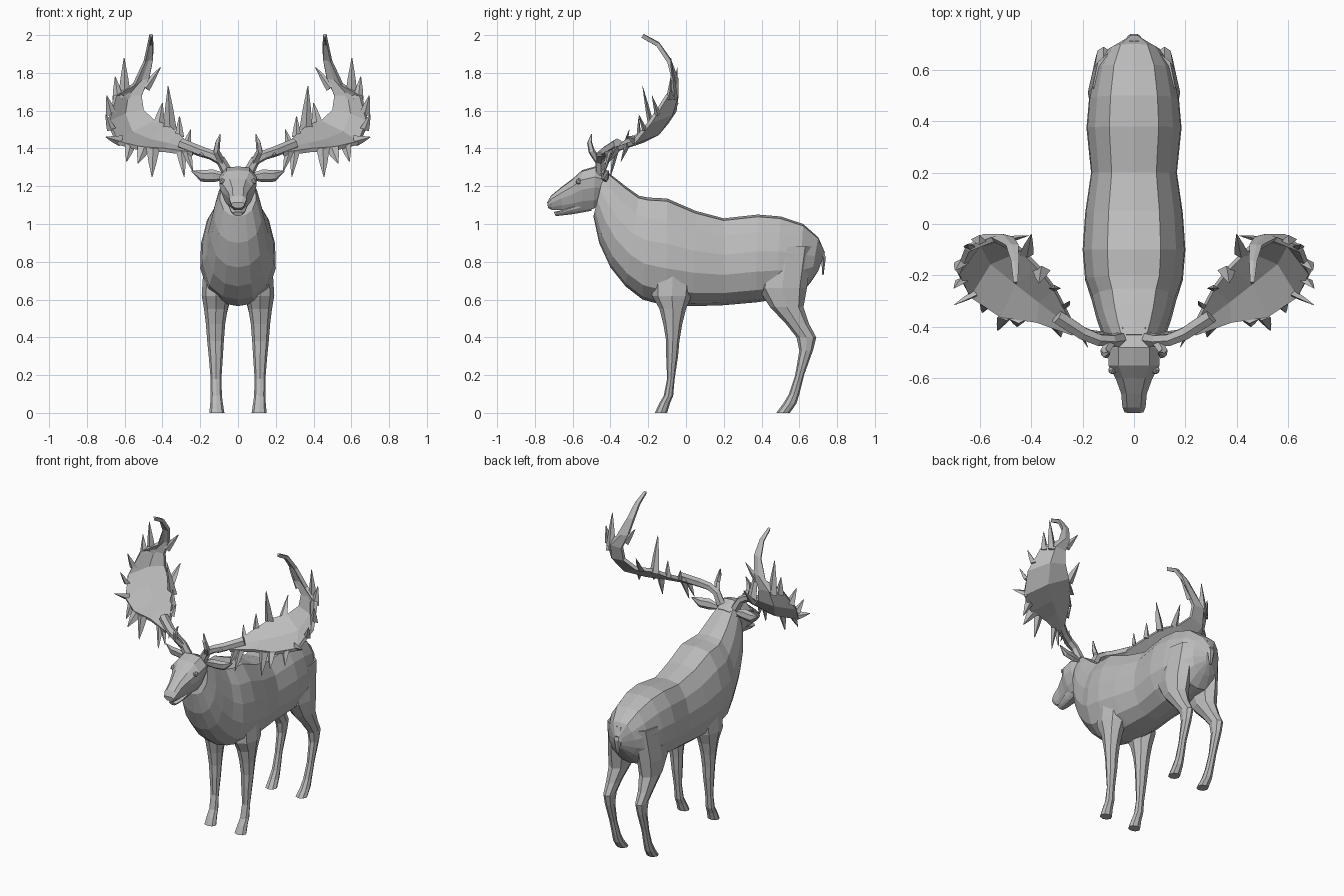
import bpy, bmesh, math
from mathutils import Vector

grey = bpy.data.materials.new("stone_grey")
grey.diffuse_color = (0.5, 0.5, 0.5, 1)


def finish(name, bm, mirror=False, thickness=0):
    bmesh.ops.recalc_face_normals(bm, faces=bm.faces[:])
    me = bpy.data.meshes.new(name)
    bm.to_mesh(me)
    bm.free()
    me.materials.append(grey)
    ob = bpy.data.objects.new(name, me)
    bpy.context.collection.objects.link(ob)
    if thickness:
        s = ob.modifiers.new("thickness", 'SOLIDIFY')
        s.thickness, s.offset = thickness, 0
    if mirror:
        m = ob.modifiers.new("mirror", 'MIRROR')
        m.use_mirror_merge = False
    return ob


def skin(bm, rings):
    """Join closed rings of points into a capped tube."""
    loops = [[bm.verts.new(p) for p in r] for r in rings]
    n = len(loops[0])
    for a, b in zip(loops, loops[1:]):
        for i in range(n):
            bm.faces.new((a[i], a[(i + 1) % n], b[(i + 1) % n], b[i]))
    bm.faces.new(loops[0])
    bm.faces.new(loops[-1])


# Half cross-section: width fraction, depth fraction from top to bottom
SECTION = [(0, 0), (.52, .025), (.82, .2), (.98, .42), (1, .65), (.8, .86), (.42, .97), (0, 1)]
HEAD = [(0, 0), (.6, .03), (1, .25), (.95, .5), (.7, .8), (.4, 1), (0, 1)]


def spine_loft(name, stations, section):
    """Stations: top y, top z, bottom y, bottom z, half width."""
    full = section + [(-x, v) for x, v in section[-2:0:-1]]
    bm = bmesh.new()
    skin(bm, [[(x * w, ty + (by - ty) * v, tz + (bz - tz) * v) for x, v in full]
              for ty, tz, by, bz, w in stations])
    return finish(name, bm)


def leg(name, stations):
    """Stations: z, front y, back y, inner x, outer x."""
    bm = bmesh.new()
    rings = []
    for z, y0, y1, x0, x1 in stations:
        cx, cy, rx, ry = (x0 + x1) / 2, (y0 + y1) / 2, (x1 - x0) / 2, (y1 - y0) / 2
        rings.append([(cx + rx * math.cos(k * math.pi / 4), cy + ry * math.sin(k * math.pi / 4), z)
                      for k in range(8)])
    skin(bm, rings)
    return finish(name, bm, True)


def tube(bm, path, sides=5, flat=1.0):
    """Tapered tube through (x, y, z, radius) points."""
    pts = [Vector(p[:3]) for p in path]
    rings = []
    for i, p in enumerate(pts):
        d = (pts[min(i + 1, len(pts) - 1)] - pts[max(i - 1, 0)]).normalized()
        u = d.cross(Vector((0, 1, 0.2))).normalized()
        v = d.cross(u)
        r = path[i][3]
        rings.append([p + r * (math.cos(2 * math.pi * k / sides) * u
                               + flat * math.sin(2 * math.pi * k / sides) * v) for k in range(sides)])
    skin(bm, rings)


# Body and neck
spine_loft("body", [
    (.735, .85, .70, .75, .025), (.70, .93, .66, .69, .10), (.62, 1.0, .60, .62, .15),
    (.50, 1.04, .48, .60, .175), (.38, 1.05, .37, .585, .185), (.20, 1.03, .20, .57, .167),
    (.05, 1.07, .04, .565, .19), (-.10, 1.135, -.10, .565, .20), (-.20, 1.14, -.23, .60, .19),
    (-.25, 1.15, -.32, .67, .165), (-.32, 1.20, -.40, .77, .145), (-.37, 1.24, -.46, .90, .125),
    (-.43, 1.285, -.49, 1.04, .095)], SECTION)

# Head, with a separate lower jaw
spine_loft("head", [
    (-.40, 1.265, -.43, 1.12, .07), (-.48, 1.305, -.49, 1.08, .10), (-.55, 1.285, -.55, 1.08, .10),
    (-.60, 1.24, -.60, 1.075, .072), (-.66, 1.195, -.66, 1.075, .05), (-.715, 1.15, -.71, 1.075, .045),
    (-.735, 1.115, -.73, 1.085, .036)], HEAD)
spine_loft("jaw", [
    (-.50, 1.13, -.50, 1.07, .05), (-.60, 1.10, -.60, 1.052, .045),
    (-.66, 1.072, -.66, 1.045, .036), (-.70, 1.064, -.69, 1.042, .025)], HEAD)

# Tail
bm = bmesh.new()
tube(bm, [(0, .70, .90, .03), (0, .728, .82, .028), (0, .725, .73, .008)], 6, .5)
finish("tail", bm)

# Legs
leg("front_leg", [
    (.82, -.18, .05, .05, .18), (.62, -.18, .03, .04, .192), (.55, -.14, .0, .055, .18),
    (.47, -.12, -.02, .068, .17), (.38, -.105, -.035, .075, .163), (.30, -.105, -.042, .08, .155),
    (.18, -.10, -.06, .088, .145), (.09, -.118, -.068, .085, .145), (.05, -.142, -.085, .08, .147),
    (0, -.165, -.10, .072, .152)])
leg("hind_leg", [
    (.88, .40, .67, .03, .16), (.66, .38, .64, .035, .18), (.56, .445, .622, .05, .175),
    (.47, .53, .652, .075, .162), (.40, .585, .69, .085, .152), (.33, .60, .672, .09, .148),
    (.20, .578, .625, .095, .143), (.10, .545, .60, .09, .143), (.05, .515, .585, .085, .147),
    (0, .478, .55, .075, .15)])

# Ears and eyes
bm = bmesh.new()
tube(bm, [(.07, -.44, 1.25, .018), (.13, -.435, 1.255, .034), (.19, -.425, 1.255, .032),
          (.245, -.41, 1.28, .004)], 6, .5)
finish("ear", bm, True)
bm = bmesh.new()
bmesh.ops.create_icosphere(bm, subdivisions=1, radius=.018)
bmesh.ops.translate(bm, verts=bm.verts, vec=(.084, -.568, 1.225))
finish("eye", bm, True)

# Antler beam and brow tines
bm = bmesh.new()
tube(bm, [(.055, -.45, 1.27, .03), (.09, -.455, 1.335, .026), (.14, -.45, 1.365, .026),
          (.20, -.425, 1.385, .028), (.30, -.36, 1.425, .03)], 6)
tube(bm, [(.09, -.46, 1.33, .022), (.115, -.50, 1.385, .018), (.108, -.51, 1.43, .014), (.095, -.50, 1.475, .003)])
finish("antler_beam", bm, True)

# Curved antler palm: rows of front edge, middle and back edge
PALM = [
    ((.24, -.43, 1.37), (.24, -.40, 1.385), (.25, -.365, 1.41)),
    ((.38, -.38, 1.39), (.37, -.30, 1.42), (.31, -.25, 1.47)),
    ((.52, -.36, 1.40), (.46, -.23, 1.44), (.37, -.17, 1.52)),
    ((.64, -.28, 1.43), (.56, -.15, 1.48), (.44, -.10, 1.54)),
    ((.685, -.19, 1.54), (.60, -.08, 1.58), (.50, -.06, 1.60)),
    ((.65, -.10, 1.68), (.585, -.05, 1.68), (.51, -.05, 1.68)),
    ((.55, -.06, 1.74), (.51, -.05, 1.765), (.47, -.06, 1.77)),
    ((.495, -.09, 1.86), (.475, -.09, 1.87), (.45, -.09, 1.87)),
    ((.475, -.15, 1.95), (.465, -.15, 1.955), (.45, -.15, 1.95)),
    ((.465, -.23, 1.995), (.46, -.23, 1.997), (.455, -.23, 1.995))]
bm = bmesh.new()
grid = [[bm.verts.new(p) for p in row] for row in PALM]
for a, b in zip(grid, grid[1:]):
    for i in range(2):
        bm.faces.new((a[i], a[i + 1], b[i + 1], b[i]))
finish("antler_palm", bm, True, .022)

# Tines: base point, tip point, base radius
TINES = [
    ((.21, -.42, 1.38), (.18, -.48, 1.36), .02), ((.27, -.41, 1.38), (.24, -.43, 1.28), .024),
    ((.30, -.40, 1.38), (.285, -.44, 1.25), .026), ((.45, -.37, 1.40), (.455, -.40, 1.25), .035),
    ((.50, -.36, 1.40), (.53, -.415, 1.32), .035), ((.57, -.31, 1.42), (.59, -.345, 1.33), .03),
    ((.62, -.27, 1.44), (.70, -.315, 1.46), .03), ((.67, -.22, 1.50), (.70, -.25, 1.58), .025),
    ((.67, -.15, 1.58), (.695, -.18, 1.68), .03), ((.635, -.09, 1.66), (.65, -.08, 1.78), .03),
    ((.60, -.06, 1.66), (.603, -.08, 1.88), .035), ((.49, -.06, 1.72), (.41, -.045, 1.83), .026),
    ((.36, -.18, 1.50), (.37, -.23, 1.73), .035), ((.42, -.12, 1.53), (.40, -.04, 1.64), .03),
    ((.31, -.25, 1.46), (.31, -.25, 1.57), .025), ((.27, -.32, 1.43), (.25, -.30, 1.50), .02)]
bm = bmesh.new()
for a, b, r in TINES:
    m = Vector(a).lerp(Vector(b), .5)
    tube(bm, [(*a, r), (*m, r * .6), (*b, .002)], 4, .5)
finish("antler_tines", bm, True)
